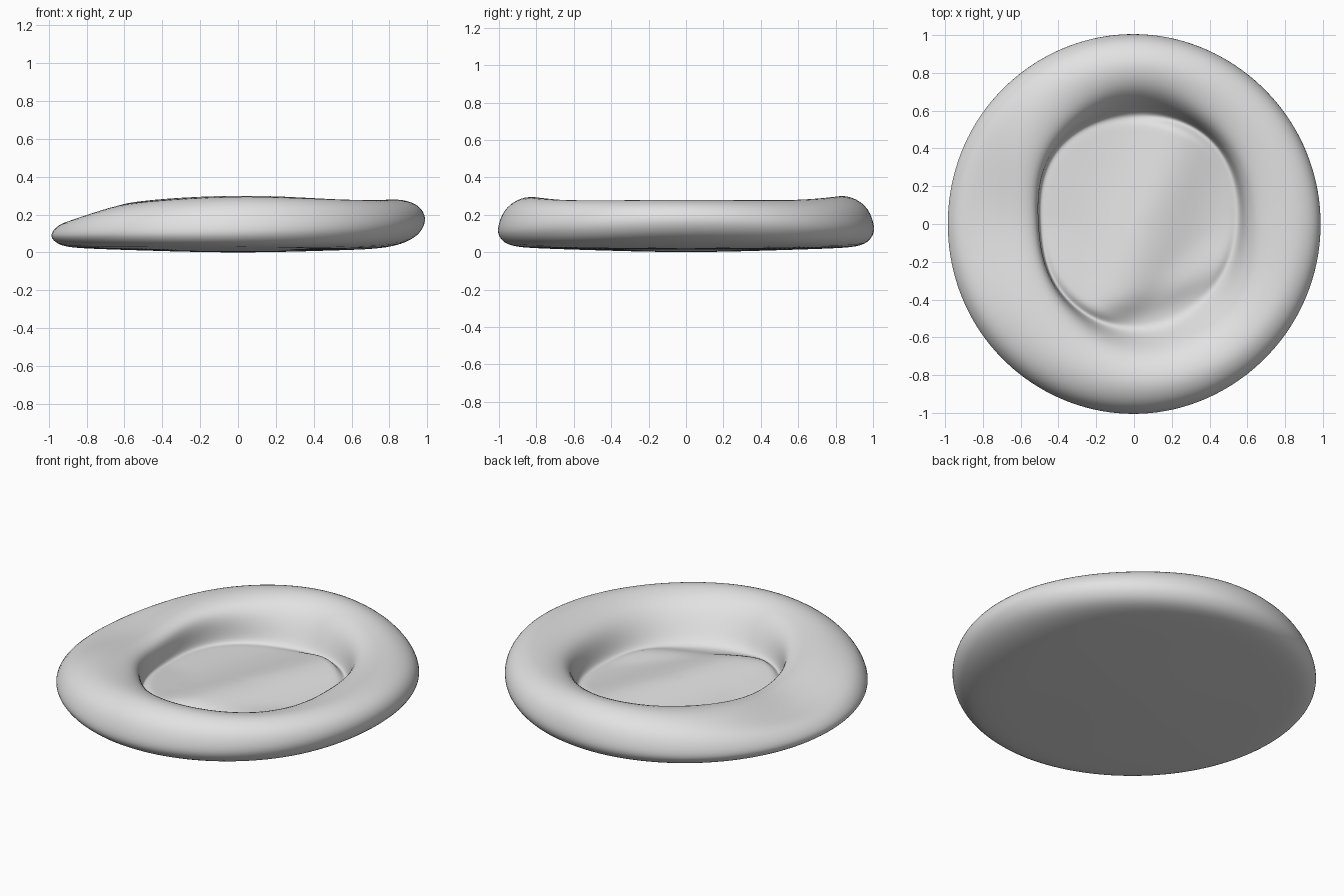
import bpy
import bmesh
from math import sin, cos, pi, exp

cube = bpy.data.objects.get("Cube")
if cube:
    bpy.data.objects.remove(cube, do_unlink=True)

SEGMENTS = 36

# Section sizes every 45 degrees, counter-clockwise from +x
OUTER = [1.0, 1.005, 1.018, 1.01, 1.0, 1.01, 1.018, 1.005]
INNER = [.56, .61, .58, .58, .505, .54, .56, .55]
CREST = [.83, .81, .83, .77, .63, .76, .82, .85]
CREST_Z = [.285, .285, .31, .275, .225, .27, .305, .285]
MID_Z = [.185, .15, .13, .11, .1, .11, .12, .15]
LOW_Z = [.07, .04, .03, .03, .03, .03, .03, .04]
STEEP = [.6, .6, .1, .85, 1, .9, .1, .1]


def around(values, a):
    """Periodic cubic interpolation of a list around the circle."""
    t = a / (2 * pi) * len(values)
    i, f = int(t), t - int(t)
    p, q, r, s = (values[(i + k) % len(values)] for k in (-1, 0, 1, 2))
    return q + .5 * f * (r - p + f * (2*p - 5*q + 4*r - s + f * (3*(q - r) + s - p)))


def floor_z(x, y):
    """Rumpled cushion floor: a long soft ridge, ending in a step at the front."""
    step = 1 / (1 + exp(-(y + .45 - .35 * x) * 38))
    ridge = .06 * exp(-((x - .08 - .37 * y) / .22) ** 2)
    return .05 + step * (.01 + max(ridge, .09 * max(0, -y)))


def section(a):
    """Closed cross-section points from the floor, over the rim, to the base."""
    ro, ri, rc = around(OUTER, a), around(INNER, a), around(CREST, a)
    zc, zm, zl = around(CREST_Z, a), around(MID_Z, a), around(LOW_Z, a)
    steep = around(STEEP, a)
    pts = []
    for k in (.12, .26, .4, .54, .66, .76, .85, .93):
        r = ri * k
        pts.append((r, floor_z(r * cos(a), r * sin(a))))
    # Gutter and inner wall, from a gentle slope to an upright wall
    pts.append((ri * .99, .055))
    for (r0, z0), (r1, z1) in (((.12, .12), (.0, .3)),
                               ((.32, .46), (.0, .72)),
                               ((.6, .84), (.25, .95))):
        k, h = r0 + (r1 - r0) * steep, z0 + (z1 - z0) * steep
        pts.append((ri + (rc - ri) * k, .055 + (zc - .055) * h))
    # Rim top, with a shallow groove and lip on the low side
    low = max(0, cos(a - pi * .97)) ** 8
    out = ro - rc
    pts += [(rc, zc),
            (rc + out * .45, zc - (zc - zm) * (.12 + .36 * low)),
            (rc + out * .82, zc - (zc - zm) * (.42 + .04 * low)),
            (ro, zm), (ro - .015, (zm + zl) / 2), (ro - .065, zl),
            (.8, .02), (.55, .012), (.25, .003)]
    return pts


# Rumpled round bed: one closed shell
bm = bmesh.new()
rings = []
for s in range(SEGMENTS):
    a = 2 * pi * s / SEGMENTS
    rings.append([bm.verts.new((r * cos(a), r * sin(a), z)) for r, z in section(a)])
top = bm.verts.new((0, 0, floor_z(0, 0)))
base = bm.verts.new((0, 0, 0))
for s in range(SEGMENTS):
    u, v = rings[s], rings[(s + 1) % SEGMENTS]
    bm.faces.new((top, u[0], v[0]))
    bm.faces.new((base, v[-1], u[-1]))
    for k in range(len(u) - 1):
        bm.faces.new((u[k], u[k + 1], v[k + 1], v[k]))
bmesh.ops.recalc_face_normals(bm, faces=bm.faces)
mesh = bpy.data.meshes.new("cushion_bed")
bm.to_mesh(mesh)
bm.free()
bed = bpy.data.objects.new("cushion_bed", mesh)
bpy.context.collection.objects.link(bed)

# Soft rounding
sub = bed.modifiers.new("soften", 'SUBSURF')
sub.levels = sub.render_levels = 2
for p in mesh.polygons:
    p.use_smooth = True

# Plain light grey fabric
grey = bpy.data.materials.new("light_grey")
grey.use_nodes = True
color = (.76, .76, .76, 1)
grey.diffuse_color = color
grey.node_tree.nodes["Principled BSDF"].inputs["Base Color"].default_value = color
mesh.materials.append(grey)
